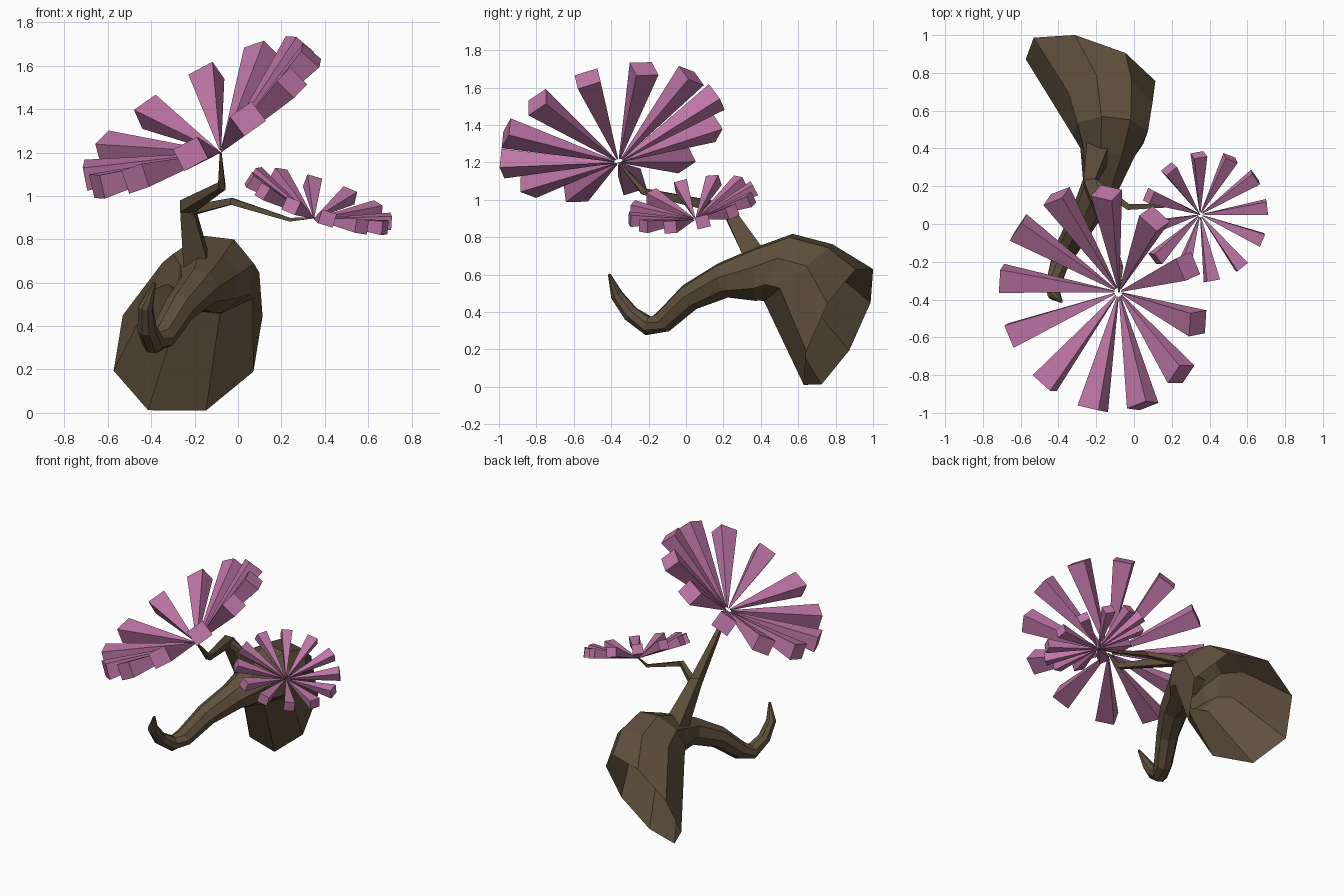
import bpy, bmesh, math
from mathutils import Vector

if "Cube" in bpy.data.objects:
    bpy.data.objects.remove(bpy.data.objects["Cube"])


def material(name, rgb):
    m = bpy.data.materials.new(name)
    m.diffuse_color = (*rgb, 1)
    m.use_nodes = True
    m.node_tree.nodes["Principled BSDF"].inputs["Base Color"].default_value = m.diffuse_color
    return m


BARK = material("brown bark", (0.115, 0.08, 0.045))
PINK = material("pink blossom", (0.52, 0.18, 0.385))


def finish(name, bm, mat):
    bmesh.ops.recalc_face_normals(bm, faces=bm.faces[:])
    me = bpy.data.meshes.new(name)
    bm.to_mesh(me)
    bm.free()
    me.materials.append(mat)
    ob = bpy.data.objects.new(name, me)
    bpy.context.collection.objects.link(ob)
    return ob


def tube(name, path, sides, ref, phase=0.5, open_end=False):
    """Faceted tube through (x, y, z, radius[, tangent]) stations."""
    bm = bmesh.new()
    pts = [Vector(p[:3]) for p in path]
    rings = []
    for i, p in enumerate(pts):
        t = pts[min(i + 1, len(pts) - 1)] - pts[max(i - 1, 0)]
        if len(path[i]) > 4:
            t = Vector(path[i][4])
        t.normalize()
        a = Vector(ref)
        a = (a - a.dot(t) * t).normalized()
        b = t.cross(a)
        ring = []
        for k in range(sides):
            ang = 2 * math.pi * (k + phase) / sides
            ring.append(bm.verts.new(p + path[i][3] * (a * math.cos(ang) + b * math.sin(ang))))
        rings.append(ring)
    for r, s in zip(rings, rings[1:]):
        for k in range(sides):
            n = (k + 1) % sides
            bm.faces.new((r[k], r[n], s[n], s[k]))
    bm.faces.new(rings[0])
    if not open_end:
        bm.faces.new(rings[-1])
    return finish(name, bm, BARK)


def blossom(name, origin, axis, radius, rise, count, phase, half_w, half_t):
    """Cone of wedge petals, narrow at the origin and square at the end."""
    bm = bmesh.new()
    o, n = Vector(origin), Vector(axis).normalized()
    u = Vector((1, 0, 0))
    u = (u - u.dot(n) * n).normalized()
    v = n.cross(u)
    for k in range(count):
        ang = math.radians(phase) + 2 * math.pi * k / count
        out = u * math.cos(ang) + v * math.sin(ang)
        d = out * radius + n * rise
        side = n.cross(out)
        up = d.normalized().cross(side)
        loops = []
        for f, s in ((0.04, 0.06), (1.0, 1.0)):
            loops.append([bm.verts.new(o + d * f + side * (x * half_w * s) + up * (z * half_t * s))
                          for x, z in ((-1, -1), (1, -1), (1, 1), (-1, 1))])
        r, s = loops
        for i in range(4):
            j = (i + 1) % 4
            bm.faces.new((r[i], r[j], s[j], s[i]))
        bm.faces.new(r)
        bm.faces.new(s)
    return finish(name, bm, PINK)


# Horn-shaped hollow trunk: upturned tip at the front, wide open end at the back
tube("trunk", [
    (-0.385, -0.41, 0.60, 0.008),
    (-0.425, -0.37, 0.49, 0.035),
    (-0.42, -0.295, 0.39, 0.045),
    (-0.39, -0.20, 0.325, 0.053),
    (-0.35, -0.12, 0.35, 0.062),
    (-0.27, 0.02, 0.48, 0.075),
    (-0.18, 0.20, 0.57, 0.098),
    (-0.14, 0.38, 0.605, 0.15, (0.15, 0.98, 0.0)),
    (-0.125, 0.48, 0.64, 0.205, (0.05, 0.9, -0.44)),
    (-0.14, 0.60, 0.61, 0.245, (0.0, 0.64, -0.77)),
    (-0.23, 0.815, 0.32, 0.37, (0.30, 0.85, -0.43)),
], 8, (1, 0, 0), phase=0.7, open_end=True)

# Main branch rising from the trunk and bending to the large blossom
tube("main_branch", [
    (-0.19, 0.38, 0.68, 0.085),
    (-0.235, 0.22, 0.95, 0.045),
    (-0.075, -0.23, 1.045, 0.024),
    (-0.08, -0.36, 1.20, 0.006),
], 4, (1, 0, 0))

# Thin side branch to the small blossom
tube("side_branch", [
    (-0.21, 0.22, 0.935, 0.03),
    (-0.03, 0.09, 0.975, 0.022),
    (0.24, 0.10, 0.89, 0.012),
    (0.35, 0.05, 0.90, 0.005),
], 4, (0, 0, 1))

# Blossoms
blossom("large_blossom", (-0.08, -0.36, 1.20), (-0.50, -0.23, 0.84), 0.60, 0.205, 12, 26, 0.064, 0.056)
blossom("small_blossom", (0.35, 0.05, 0.895), (0.31, -0.20, 0.93), 0.345, 0.09, 12, 6, 0.036, 0.033)
